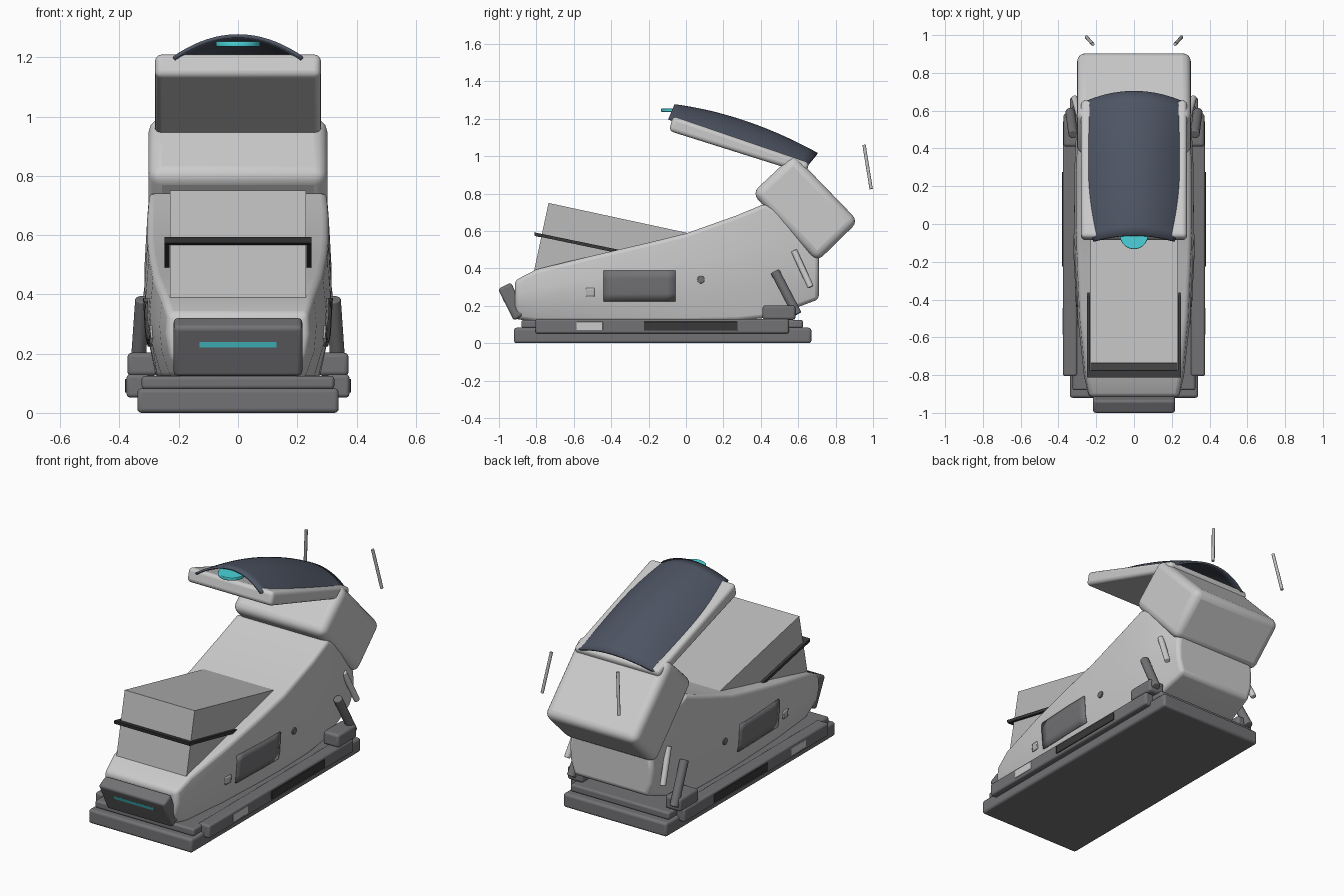
import bpy, bmesh, math
from mathutils import Vector

if "Cube" in bpy.data.objects:
    bpy.data.objects.remove(bpy.data.objects["Cube"])


def mat(name, r, g, b):
    m = bpy.data.materials.new(name)
    m.diffuse_color = (r, g, b, 1)
    m.use_nodes = True
    m.node_tree.nodes["Principled BSDF"].inputs["Base Color"].default_value = m.diffuse_color
    return m


WHITE = mat("white", .8, .8, .8)
GREY = mat("grey", .17, .17, .18)
DARK = mat("dark", .04, .04, .04)
NAVY = mat("navy", .075, .09, .125)
TEAL = mat("teal", .07, .65, .7)
PAPER = mat("light_grey", .5, .5, .5)


def make(name, verts, faces, material, bevel=0, solid=0):
    bm = bmesh.new()
    vs = [bm.verts.new(v) for v in verts]
    for f in faces:
        bm.faces.new([vs[i] for i in f])
    bmesh.ops.recalc_face_normals(bm, faces=bm.faces)
    me = bpy.data.meshes.new(name)
    bm.to_mesh(me)
    bm.free()
    ob = bpy.data.objects.new(name, me)
    bpy.context.collection.objects.link(ob)
    me.materials.append(material)
    if solid:
        m = ob.modifiers.new("thickness", 'SOLIDIFY')
        m.thickness, m.offset = solid, 0
    if bevel:
        m = ob.modifiers.new("bevel", 'BEVEL')
        m.width, m.segments = bevel, 4
        m.limit_method, m.angle_limit = 'ANGLE', math.radians(40)
    bpy.ops.object.select_all(action='DESELECT')
    bpy.context.view_layer.objects.active = ob
    ob.select_set(True)
    bpy.ops.object.shade_smooth_by_angle(angle=math.radians(35))
    return ob


def loft(name, rings, material, bevel=0):
    n = len(rings[0])
    faces = [(i * n + j, i * n + (j + 1) % n, (i + 1) * n + (j + 1) % n, (i + 1) * n + j)
             for i in range(len(rings) - 1) for j in range(n)]
    faces += [tuple(range(n)), tuple(range((len(rings) - 1) * n, len(rings) * n))]
    return make(name, [p for r in rings for p in r], faces, material, bevel)


def prism(name, yz, x0, x1, material, bevel=0):
    return loft(name, [[(x, y, z) for y, z in yz] for x in (x0, x1)], material, bevel)


def box(name, x, y, z, material, bevel=0):
    return prism(name, [(y[0], z[0]), (y[1], z[0]), (y[1], z[1]), (y[0], z[1])], *x, material, bevel)


def rod(name, a, b, r, material, sides=24, bevel=0):
    a, b = Vector(a), Vector(b)
    q = (b - a).to_track_quat('Z', 'Y')
    ang = [2 * math.pi * i / sides for i in range(sides)]
    return loft(name, [[p + q @ Vector((r * math.cos(t), r * math.sin(t), 0)) for t in ang]
                       for p in (a, b)], material, bevel)


def grid_faces(nu, nv):
    return [(i * nv + j, i * nv + j + 1, (i + 1) * nv + j + 1, (i + 1) * nv + j)
            for i in range(nu - 1) for j in range(nv - 1)]


# Base plate and step
box("base_plate", (-.34, .34), (-.92, .67), (0, .083), GREY, .015)
box("base_step", (-.325, .325), (-.88, .625), (.08, .125), GREY, .012)

# Main body: y, bottom z, top z, half-widths at bottom, middle, top
stations = [(-.915, .13, .335, .19, .24, .235), (-.8, .115, .395, .225, .265, .255),
            (-.5, .115, .468, .255, .298, .285), (-.2, .115, .538, .27, .312, .3),
            (0, .115, .587, .275, .316, .305), (.27, .12, .683, .275, .316, .305),
            (.42, .135, .745, .27, .31, .3), (.55, .175, .68, .26, .3, .285),
            (.71, .235, .48, .24, .27, .26)]
rings = []
for y, zb, zt, hb, hm, ht in stations:
    zm = zb + (zt - zb) * .65
    half = [(hb, zb), (hm * .6 + hb * .4 + .008, zb + (zm - zb) * .5), (hm, zm), (ht, zt)]
    rings.append([(x, y, z) for x, z in half] + [(-x, y, z) for x, z in reversed(half)])
body = loft("body", rings, WHITE, .02)

# Front bumper with light strip
prism("front_bumper", [(-1.005, .29), (-.935, .325), (-.86, .155), (-.92, .12)],
      -.217, .217, GREY, .015)
prism("front_light", [(-.981, .24), (-.96, .24), (-.952, .22), (-.973, .22)], -.13, .13, TEAL)

# Tilted block resting in the body, with dark retaining bar
prism("tilted_block", [(-.735, .75), (.03, .585), (-.02, .36), (-.815, .375)], -.23, .23, PAPER)
box_bar = [(-.812, .593), (-.775, .585), (-.779, .567), (-.808, .573)]
prism("bar_front", box_bar, -.248, .248, DARK)
for s in (-1, 1):
    prism("bar_arm", [(-.812, .593), (-.35, .498), (-.354, .48), (-.808, .575)],
          s * .232, s * .248, DARK)

# Neck and head slab
prism("neck", [(.353, .802), (.575, 1.01), (.922, .652), (.70, .435)], -.302, .302, WHITE, .045)
prism("head_slab", [(-.09, 1.135), (-.07, 1.215), (.66, .965), (.64, .905)], -.28, .28, WHITE, .022)

# Curved open head shell
NU, NV = 17, 25
pts = []
for i in range(NU):
    t = i / (NU - 1)
    hw = .213 + .042 * math.sin(min(t / .5, 1) * math.pi / 2) - .004 * max(0, t - .6) / .4
    for j in range(NV):
        v = 2 * j / (NV - 1) - 1
        f = 1 - v * v
        ye, yc = -.093 + .743 * t, -.062 + .764 * t
        ze, zc = 1.2 - .25 * t, 1.272 - .26 * t + .16 * t * (1 - t)
        pts.append((hw * v, ye + (yc - ye) * f, ze + (zc - ze) * f))
make("head_shell", pts, grid_faces(NU, NV), NAVY, solid=.012)

# Sensor disc
rod("sensor_disc", (0, -.058, 1.236), (0, -.058, 1.254), .075, TEAL, 40, .004)


def patch(name, s, y, z, material):
    """Thin plate that follows the body side."""
    p = []
    for i in range(9):
        for j in range(5):
            o = (s, y[0] + (y[1] - y[0]) * i / 8, z[0] + (z[1] - z[0]) * j / 4)
            hit, loc, nor, _ = body.ray_cast(Vector(o), Vector((-s, 0, 0)))
            p.append(loc + nor * .002)
    make(name, p, grid_faces(9, 5), material, solid=.01)


bpy.context.view_layer.update()
for s in (-1, 1):
    # Side rails and their inserts
    box("side_rail", (s * .3, s * .376), (-.805, .55), (.052, .13), GREY, .012)
    box("rail_light", (s * .36, s * .379), (-.585, -.445), (.07, .115), WHITE, .002)
    box("rail_panel", (s * .36, s * .381), (-.225, .275), (.068, .115), DARK, .002)
    box("rail_block", (s * .27, s * .373), (.41, .585), (.125, .203), GREY, .015)
    # Body side details
    patch("side_panel", s, (-.44, -.055), (.225, .388), GREY)
    patch("side_square", s, (-.535, -.49), (.25, .295), PAPER)
    rod("side_button", (s * .28, .08, .34), (s * .318, .08, .34), .02, GREY, 24, .003)
    # Rear struts
    rod("lower_strut", (s * .322, .475, .385), (s * .338, .595, .155), .025, GREY, 24, .006)
    rod("upper_strut", (s * .29, .577, .495), (s * .315, .667, .3), .017, WHITE, 24, .005)
    # Rear antennas
    rod("antenna", (s * .218, .952, 1.06), (s * .252, .99, .825), .009, PAPER, 12)
